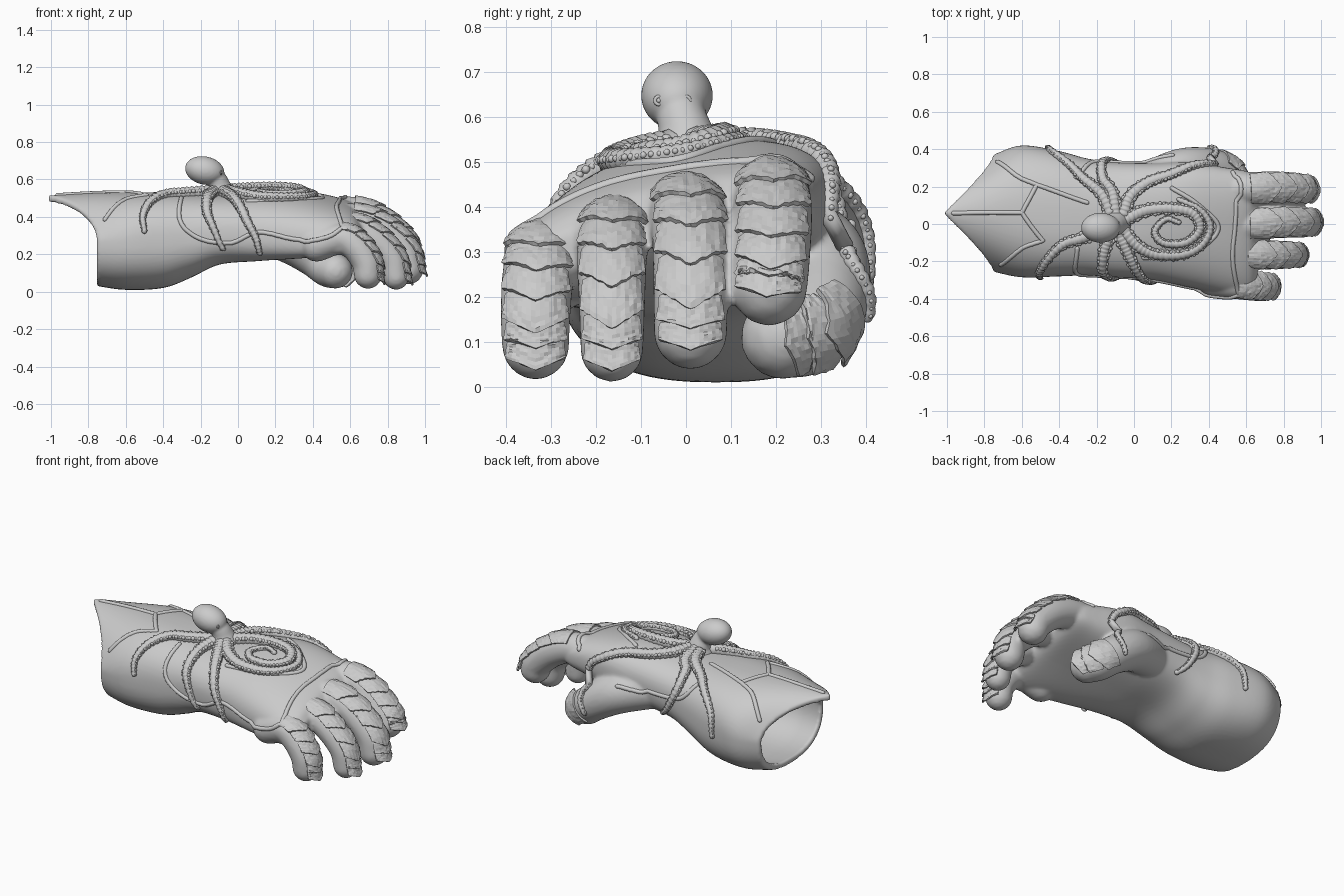
import bpy, bmesh, random
from math import sin, cos, pi, radians
from mathutils import Vector, Matrix
from mathutils.bvhtree import BVHTree

if "Cube" in bpy.data.objects:
    bpy.data.objects.remove(bpy.data.objects["Cube"])

random.seed(4)


def spline(pts, n):
    """Catmull-Rom through points of any dimension, n samples per span"""
    p = [Vector(q) for q in pts]
    p = [2 * p[0] - p[1]] + p + [2 * p[-1] - p[-2]]
    out = []
    for i in range(1, len(p) - 2):
        a, b, c, d = p[i - 1:i + 3]
        for k in range(n):
            t = k / n
            out.append(0.5 * (2 * b + (c - a) * t + (2 * a - 5 * b + 4 * c - d) * t * t
                              + (3 * b - a - 3 * c + d) * t ** 3))
    return out + [p[-2]]


def loft(bm, rings):
    vs = [[bm.verts.new(p) for p in r] for r in rings]
    n = len(vs[0])
    for a, b in zip(vs, vs[1:]):
        for i in range(n):
            bm.faces.new((a[i], a[(i + 1) % n], b[(i + 1) % n], b[i]))
    bm.faces.new(vs[0][::-1])
    bm.faces.new(vs[-1])


def frames(path, side):
    """position, tangent, outward normal, side and radius along an (x, y, z, r) path"""
    out = []
    for i, p in enumerate(path):
        t = (path[min(i + 1, len(path) - 1)].xyz - path[max(i - 1, 0)].xyz).normalized()
        s = Vector(side)
        s = (s - t * s.dot(t)).normalized()
        out.append((p.xyz, t, t.cross(s), s, p.w))
    return out


def sweep(bm, fr, seg=12):
    """round tube with domed ends"""
    def ring(f, push, k):
        p, t, n, s, r = f
        return [p + t * push * r + (n * cos(2 * pi * i / seg) + s * sin(2 * pi * i / seg)) * r * k
                for i in range(seg)]
    dome = [radians(a) for a in (82, 60, 35, 15)]
    rings = [ring(fr[0], -sin(a), cos(a)) for a in dome] + [ring(f, 0, 1) for f in fr]
    loft(bm, rings + [ring(fr[-1], sin(a), cos(a)) for a in dome[::-1]])


def finish(bm, name, smooth=True):
    bmesh.ops.recalc_face_normals(bm, faces=bm.faces[:])
    me = bpy.data.meshes.new(name)
    bm.to_mesh(me)
    bm.free()
    for p in me.polygons:
        p.use_smooth = smooth
    ob = bpy.data.objects.new(name, me)
    bpy.context.collection.objects.link(ob)
    return ob


def fuse(ob, voxel, iterations):
    m = ob.modifiers.new("fuse", 'REMESH')
    m.mode, m.voxel_size, m.use_smooth_shade = 'VOXEL', voxel, True
    m = ob.modifiers.new("soften", 'SMOOTH')
    m.factor, m.iterations = 0.5, iterations


# glove body: stations of x, y range, z range and tilt of the hand
stations = spline([(-.755, -.255, .37, .03, .515, 0), (-.6, -.285, .42, .01, .53, 0),
                   (-.4, -.28, .39, .02, .53, 0), (-.25, -.275, .35, .07, .525, .02),
                   (-.1, -.285, .33, .13, .525, .06), (.1, -.30, .325, .14, .535, .12),
                   (.3, -.34, .33, .155, .53, .18), (.5, -.38, .30, .18, .49, .2),
                   (.61, -.39, .28, .21, .45, .2), (.66, -.35, .25, .26, .40, .2)], 6)


def section(st, inset=0):
    x, y0, y1, z0, z1, tilt = st
    flare = max(0, (-.42 - x) / .335) ** 1.5
    cy, cz, hy, hz = (y0 + y1) / 2, (z0 + z1) / 2, (y1 - y0) / 2 - inset, (z1 - z0) / 2 - inset
    pts = []
    for i in range(72):
        c, s = cos(2 * pi * i / 72), sin(2 * pi * i / 72)
        e = 2 / (2.5 - (min(1, flare) if s > 0 else 0))
        u = abs(c) ** e * (1 if c > 0 else -1)
        w = abs(s) ** e * (1 if s > 0 else -1)
        z = cz + hz * w + tilt * hy * u + (tilt * .3 * (1 - u * u) if w < 0 else 0)
        pts.append(Vector((x - .262 * flare * (1 - abs(u)) * max(0, w) ** .5, cy + hy * u, z)))
    return pts


bm = bmesh.new()
loft(bm, [section(s, .035) for s in stations[:15][::-1]] + [section(s) for s in stations])

# fingers and thumb
digits = {
    "index": ([(.45, .18, .40, .09), (.61, .19, .42, .088), (.75, .195, .365, .086),
               (.86, .19, .27, .085), (.885, .185, .22, .085)], (0, 1, 0)),
    "middle": ([(.45, .0, .35, .09), (.61, .0, .385, .087), (.76, .01, .33, .086),
                (.88, .01, .22, .083), (.91, .01, .12, .082)], (0, 1, 0)),
    "ring": ([(.45, -.16, .30, .085), (.60, -.16, .34, .08), (.72, -.165, .285, .078),
              (.82, -.165, .18, .074), (.845, -.165, .08, .07)], (0, 1, 0)),
    "little": ([(.42, -.30, .25, .09), (.55, -.32, .285, .082), (.63, -.33, .24, .08),
                (.685, -.335, .16, .078), (.695, -.335, .09, .075)], (0, 1, 0)),
    "thumb": ([(.05, .21, .33, .11), (.25, .285, .28, .118), (.40, .30, .19, .106),
               (.48, .265, .13, .104), (.52, .215, .11, .094)], (0, 0, -1)),
}
tracks = {}
for name, (path, side) in digits.items():
    tracks[name] = frames(spline(path, 12), side)
    sweep(bm, tracks[name], 28)
glove = finish(bm, "glove")
fuse(glove, .0105, 5)
bpy.context.view_layer.update()
skin = BVHTree.FromObject(glove, bpy.context.evaluated_depsgraph_get())


# overlapping pointed armour plates on the digits, narrowing towards the tip
def plates(name, fr, count, start):
    bm = bmesh.new()
    nu, nv, last = 16, 8, len(fr) - 1
    step = (1.12 - start) / count
    for k in range(count):
        grid = []
        for j in range(nv + 1):
            row = []
            for i in range(nu + 1):
                u, v = 2 * i / nu - 1, j / nv
                f = start + step * (k + v * (.85 + .65 * (1 - abs(u))))
                p, t, n, s, r = fr[min(last, int(f * last))]
                p = p + t * (f * last - min(last, int(f * last))) * .007
                rad = r * (1 - max(0, f - 1) * .5) + .001 + .011 * v + random.uniform(0, .004)
                a = u * radians(56 - 8 * k / count)
                row.append(bm.verts.new(p + (n * cos(a) + s * sin(a)) * rad))
            grid.append(row)
        for a, b in zip(grid, grid[1:]):
            for i in range(nu):
                bm.faces.new((a[i], a[i + 1], b[i + 1], b[i]))
    ob = finish(bm, name + "_plates", False)
    m = ob.modifiers.new("thickness", 'SOLIDIFY')
    m.thickness, m.offset = .01, 0


for name, fr in tracks.items():
    plates(name, fr, 3 if name == "thumb" else 6, .6 if name == "thumb" else .27)


# ribbons laid on the glove: tentacles with suckers and raised seams
def lay(bm, pts, r0, r1, suckers=False):
    raw = spline([q if len(q) == 3 else (*q, .6) for q in pts], 14)
    path, ups = [], []
    for i, p in enumerate(raw):
        loc, nor, _, _ = skin.find_nearest(p)
        r = r0 + (r1 - r0) * i / (len(raw) - 1)
        wave = 1 + (.12 * sin(i * 2.1) if suckers else 0)
        path.append(Vector((*(loc + nor * r * (.35 if suckers else -.1)), r * wave)))
        ups.append(nor)
    fr = frames(path, (.21, .35, .9))
    sweep(bm, fr, 10)
    if suckers:
        for i in range(3, len(fr)):
            p, t, _, _, r = fr[i]
            q = p + (t.cross(ups[i]) * (1 if i % 2 else -1) + ups[i] * .5).normalized() * r * .85
            bmesh.ops.create_icosphere(bm, subdivisions=2, radius=r * .33,
                                       matrix=Matrix.Translation(q))


tentacles = [
    [(-.12, .03), (-.17, .16), (-.25, .26), (-.33, .33, .5), (-.44, .40, .38), (-.46, .42, .25)],
    [(-.1, .05), (-.12, .18), (-.17, .28), (-.17, .36, .45), (-.12, .36, .32), (-.05, .34, .22)],
    [(-.06, .05), (-.02, .16), (.08, .25), (.2, .31), (.33, .36, .52), (.43, .38, .42),
     (.45, .4, .28), (.4, .42, .15)],
    [(-.05, .02), (.06, .07), (.2, .08), (.32, .05), (.36, -.04), (.28, -.12), (.16, -.12),
     (.11, -.05), (.17, .02), (.24, .0)],
    [(-.06, -.04), (.02, -.14), (.12, -.2), (.26, -.2), (.37, -.14), (.42, -.03), (.36, .07), (.24, .13)],
    [(-.08, -.06), (-.04, -.17), (.0, -.26, .52), (.05, -.34, .38), (.09, -.36, .28), (.11, -.33, .17)],
    [(-.13, -.06), (-.16, -.18), (-.17, -.28, .46), (-.14, -.33, .36), (-.08, -.33, .2)],
    [(-.16, -.04), (-.28, -.09), (-.38, -.13), (-.47, -.22, .52), (-.51, -.3, .43), (-.5, -.32, .33)],
]
bm = bmesh.new()
for t in tentacles:
    lay(bm, t, .036, .014, True)
finish(bm, "tentacles")

seams = [
    [(-.97, .06), (-.8, .06), (-.6, .06)],
    [(-.6, .06), (-.56, .14), (-.52, .23)],
    [(-.6, .06), (-.55, -.02), (-.49, -.11)],
    [(-.52, .23), (-.62, .29), (-.74, .35, .4)],
    [(-.49, -.11), (-.6, -.17), (-.72, -.24, .4)],
    [(-.52, .23), (-.4, .18), (-.25, .12)],
    [(-.3, -.17), (-.31, -.3, .4), (-.22, -.32, .29), (-.05, -.33, .25), (.1, -.36, .32),
     (.3, -.4, .28), (.48, -.42, .3), (.56, -.42, .38)],
    [(.56, -.41, .4), (.54, -.2, .5), (.56, 0, .55), (.57, .2, .58), (.54, .32, .5)],
    [(.05, -.24), (.3, -.2), (.47, -.05), (.36, .09), (.2, .2)],
    [(-.3, .3), (-.2, .38, .4), (.0, .38, .36), (.2, .42, .4)],
]
bm = bmesh.new()
for s in seams:
    lay(bm, s, .012, .012)
finish(bm, "seams")

# octopus mantle, neck and skirt fused into one body
bm = bmesh.new()
bmesh.ops.create_uvsphere(bm, u_segments=40, v_segments=24, radius=1,
                          matrix=Matrix.Translation((-.178, -.02, .648))
                          @ Matrix.Rotation(radians(12), 4, 'Y') @ Matrix.Diagonal((.106, .08, .075, 1)))
sweep(bm, frames(spline([(-.15, -.018, .63, .058), (-.115, -.01, .60, .055), (-.10, 0, .56, .064),
                         (-.095, 0, .53, .08)], 6), (0, 1, 0)), 24)
fuse(finish(bm, "octopus_head"), .007, 3)

# ringed eyes
bm = bmesh.new()
for y in (-.06, 0):
    c = Vector((-.081 - (.01 if y else 0), y, .637))
    ring = [Vector((*(c + Vector((0, cos(a), sin(a))) * .009), .004))
            for a in [2 * pi * i / 16 for i in range(17)]]
    sweep(bm, frames(ring, (1, 0, 0)), 8)
    bmesh.ops.create_icosphere(bm, subdivisions=2, radius=.006, matrix=Matrix.Translation(c))
finish(bm, "octopus_eyes")
